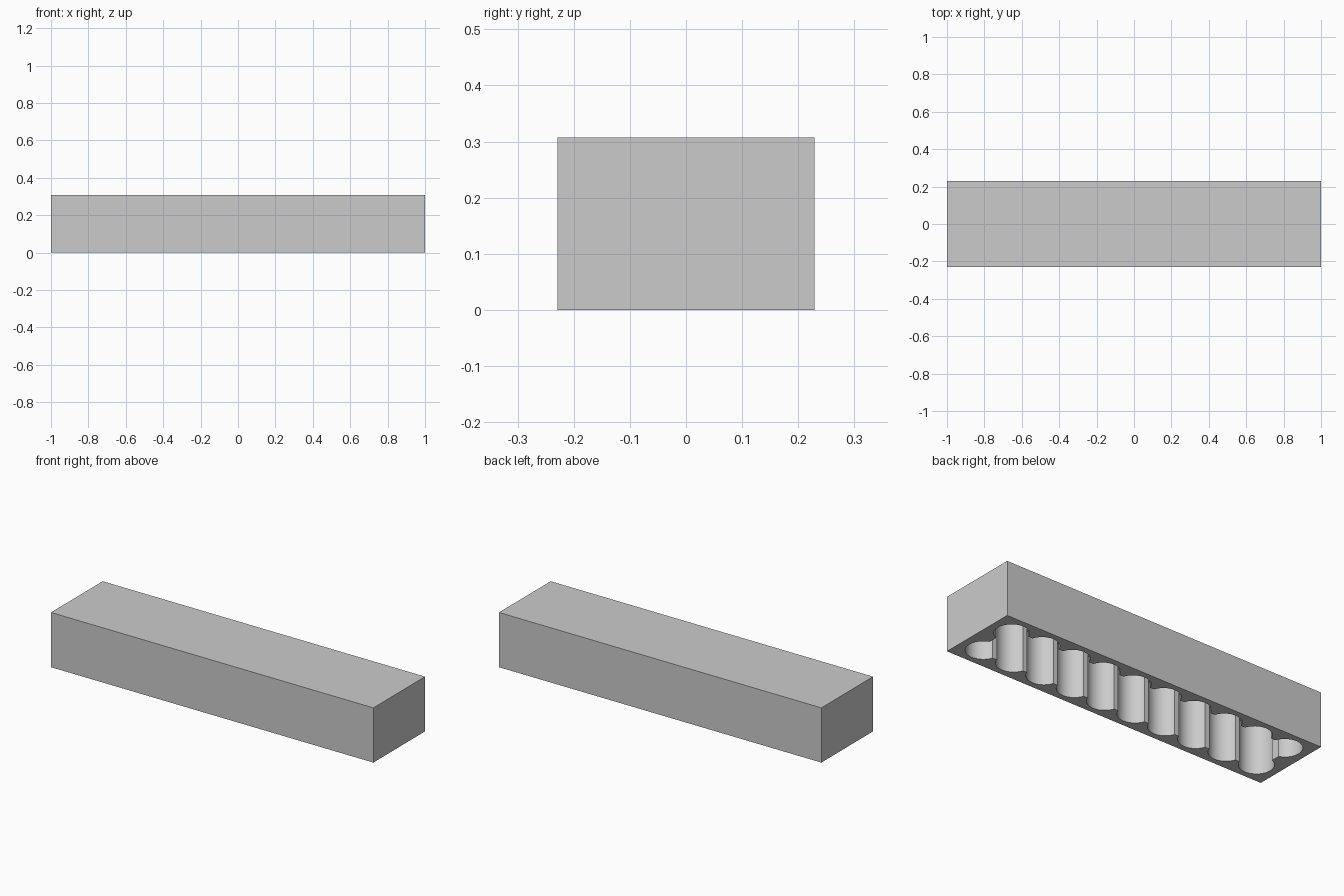
import bpy
import bmesh
from math import radians
from mathutils import Matrix, Vector

if "Cube" in bpy.data.objects:
    bpy.data.objects.remove(bpy.data.objects["Cube"], do_unlink=True)

LENGTH, WIDTH, HEIGHT = 2.0, 0.458, 0.307
DEPTH = 0.273            # cavity depth measured from the underside
COLUMNS, PITCH = 10, 0.1935
ROW_Y, RADIUS = 0.108, 0.088
SLOT_X, SLOT_Y = 0.90, 0.136

grey = bpy.data.materials.new("light grey")
grey.use_nodes = True
colour = (0.6, 0.6, 0.6, 1)
grey.diffuse_color = colour
grey.node_tree.nodes["Principled BSDF"].inputs["Base Color"].default_value = colour


def add_box(bm, size, centre):
    matrix = Matrix.Translation(centre) @ Matrix.Diagonal(Vector((*size, 1)))
    bmesh.ops.create_cube(bm, size=1, matrix=matrix)


def make_object(name, bm):
    mesh = bpy.data.meshes.new(name)
    bm.to_mesh(mesh)
    bm.free()
    obj = bpy.data.objects.new(name, mesh)
    bpy.context.collection.objects.link(obj)
    mesh.materials.append(grey)
    return obj


# Outer block
bm = bmesh.new()
add_box(bm, (LENGTH, WIDTH, HEIGHT), (0, 0, HEIGHT / 2))
block = make_object("storage_block", bm)

# Cavity cutter: a central slot joining two rows of round pockets
cut_height = DEPTH + 0.1
cut_z = DEPTH - cut_height / 2
bm = bmesh.new()
add_box(bm, (2 * SLOT_X, 2 * SLOT_Y, cut_height), (0, 0, cut_z))
for column in range(COLUMNS):
    x = (column - (COLUMNS - 1) / 2) * PITCH
    for y in (-ROW_Y, ROW_Y):
        bmesh.ops.create_cone(bm, cap_ends=True, segments=48, radius1=RADIUS,
                              radius2=RADIUS, depth=cut_height,
                              matrix=Matrix.Translation((x, y, cut_z)))
cutter = make_object("pocket_cutter", bm)
cutter.hide_render = True

# Hollow the block from below
hollow = block.modifiers.new("pockets", "BOOLEAN")
hollow.operation = "DIFFERENCE"
hollow.solver = "EXACT"
hollow.use_self = True
hollow.object = cutter

bpy.ops.object.select_all(action="DESELECT")
block.select_set(True)
bpy.context.view_layer.objects.active = block
bpy.ops.object.modifier_apply(modifier=hollow.name)
bpy.data.objects.remove(cutter, do_unlink=True)
bpy.ops.object.shade_smooth_by_angle(angle=radians(25))
